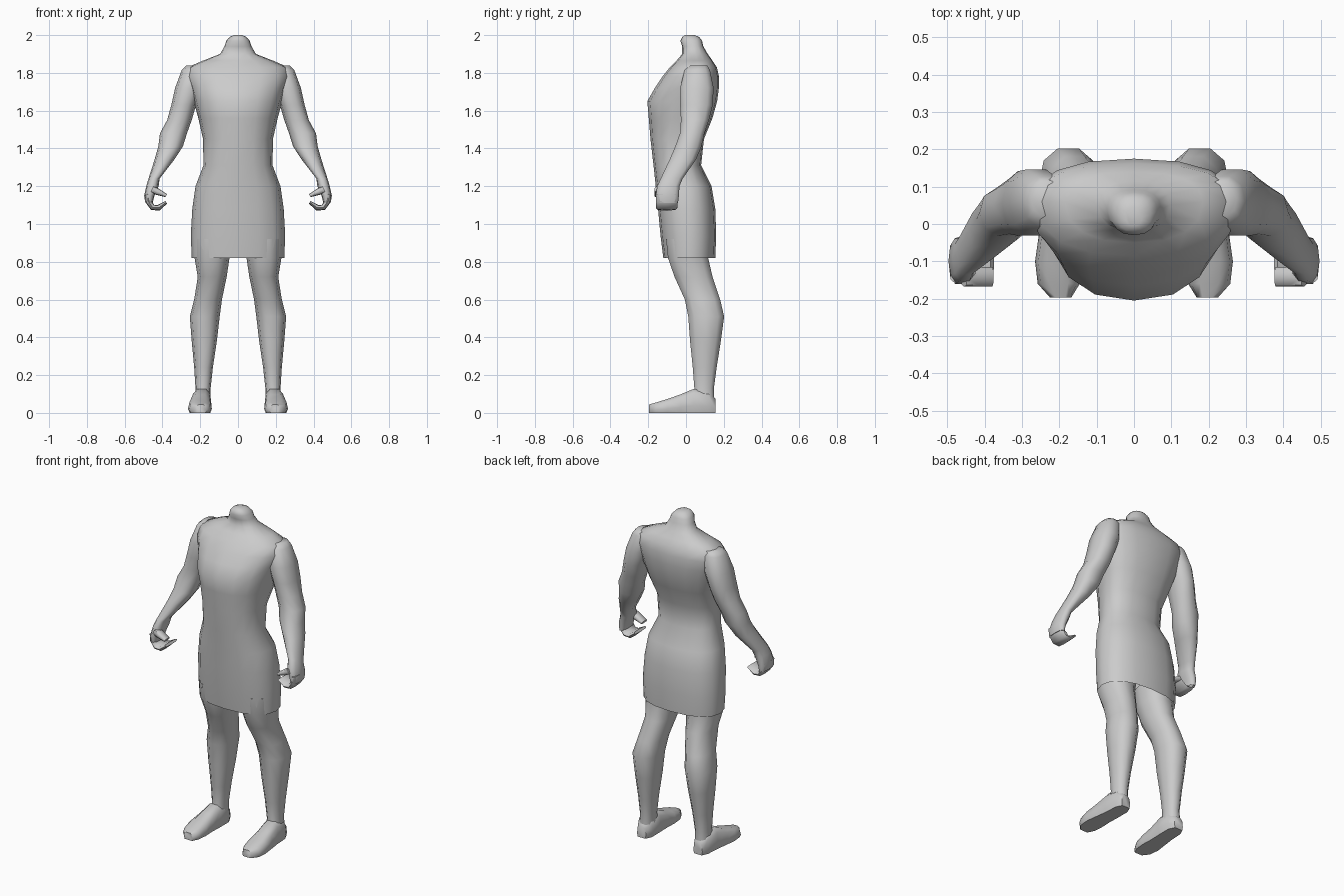
import bpy, bmesh, math
from mathutils import Vector

grey = bpy.data.materials.new("plain grey")
grey.diffuse_color = (0.6, 0.6, 0.6, 1)


def oval(n, lo_u, hi_u, lo_v, hi_v, power=0.85, mid=None):
    """Rounded outline inside a box; mid shifts the height of the widest point."""
    cu, ru = (lo_u + hi_u) / 2, (hi_u - lo_u) / 2
    cv = (lo_v + hi_v) / 2 if mid is None else mid
    pts = []
    for i in range(n):
        a = 2 * math.pi * i / n
        c, s = math.cos(a), math.sin(a)
        rv = hi_v - cv if s > 0 else cv - lo_v
        pts.append((cu + ru * math.copysign(abs(c) ** power, c),
                    cv + rv * math.copysign(abs(s) ** power, s)))
    return pts


def loft(name, rings, cap_start=True, cap_end=True, mirror=True, angle=70):
    bm = bmesh.new()
    loops = [[bm.verts.new(p) for p in r] for r in rings]
    n = len(loops[0])
    for a, b in zip(loops, loops[1:]):
        for i in range(n):
            j = (i + 1) % n
            bm.faces.new((a[i], a[j], b[j], b[i]))
    if cap_start:
        bm.faces.new(loops[0][::-1])
    if cap_end:
        bm.faces.new(loops[-1])
    bmesh.ops.recalc_face_normals(bm, faces=bm.faces)
    me = bpy.data.meshes.new(name)
    bm.to_mesh(me)
    bm.free()
    me.materials.append(grey)
    ob = bpy.data.objects.new(name, me)
    bpy.context.collection.objects.link(ob)
    bpy.ops.object.select_all(action='DESELECT')
    ob.select_set(True)
    bpy.context.view_layer.objects.active = ob
    bpy.ops.object.shade_smooth_by_angle(angle=math.radians(angle))
    if mirror:
        m = ob.modifiers.new("mirror", 'MIRROR')
        m.use_mirror_merge = False
    return ob


def level_rings(table, n, power=0.85):
    """Rows of z, x range, y range."""
    return [[(x, y, z) for x, y in oval(n, x0, x1, y0, y1, power)]
            for z, x0, x1, y0, y1 in table]


# Torso, tunic and neck: z, half width, front, back, depth of the side line
torso = [
    (0.82, 0.245, -0.12, 0.155, 0.02),
    (0.94, 0.25, -0.135, 0.16, 0.02),
    (1.08, 0.242, -0.148, 0.155, 0.01),
    (1.20, 0.225, -0.16, 0.135, 0.0),
    (1.31, 0.183, -0.172, 0.08, -0.03),
    (1.45, 0.185, -0.188, 0.095, -0.02),
    (1.56, 0.21, -0.197, 0.14, 0.02),
    (1.65, 0.235, -0.205, 0.165, 0.04),
    (1.72, 0.255, -0.165, 0.174, 0.05),
    (1.78, 0.275, -0.125, 0.175, 0.055),
    (1.83, 0.265, -0.085, 0.163, 0.06),
    (1.865, 0.185, -0.05, 0.14, 0.06),
    (1.90, 0.095, -0.02, 0.115, 0.05),
    (1.94, 0.072, -0.02, 0.092, 0.04),
    (1.97, 0.062, -0.03, 0.085, 0.035),
    (1.99, 0.045, -0.02, 0.07, 0.025),
    (2.00, 0.022, -0.005, 0.045, 0.02),
]
loft("torso", [[(x, y, z) for x, y in oval(16, -w, w, f, b, 0.85, m)]
               for z, w, f, b, m in torso], cap_start=False, mirror=False)

# Arms from the shoulder to the wrist
arm = [
    (1.838, 0.19, 0.275, 0.02, 0.115),
    (1.815, 0.17, 0.298, -0.01, 0.13),
    (1.72, 0.19, 0.333, -0.035, 0.15),
    (1.63, 0.222, 0.353, -0.035, 0.145),
    (1.55, 0.245, 0.375, -0.03, 0.125),
    (1.48, 0.27, 0.413, -0.035, 0.10),
    (1.41, 0.292, 0.422, -0.06, 0.085),
    (1.34, 0.338, 0.442, -0.09, 0.055),
    (1.24, 0.415, 0.474, -0.137, -0.015),
    (1.20, 0.42, 0.486, -0.155, -0.032),
    (1.15, 0.442, 0.497, -0.163, -0.035),
    (1.11, 0.452, 0.49, -0.158, -0.04),
]
loft("arm", level_rings(arm, 10))


def curl(name, path, thick, y0, y1):
    """Flattened strip following a path of x, z points."""
    rings = []
    for i, (x, z) in enumerate(path):
        a, b = path[max(i - 1, 0)], path[min(i + 1, len(path) - 1)]
        t = Vector((b[0] - a[0], b[1] - a[1])).normalized()
        h = thick / 2 * (1 if i < len(path) - 1 else 0.5)
        rings.append([(x - t.y * u, y, z + t.x * u)
                      for u, y in oval(8, -h, h, y0, y1, 0.6)])
    loft(name, rings, angle=60)


# Curled fingers and thumb
curl("fingers", [(0.478, 1.16), (0.475, 1.12), (0.452, 1.088),
                 (0.42, 1.086), (0.38, 1.115)], 0.032, -0.16, -0.045)
curl("thumb", [(0.455, 1.185), (0.425, 1.17), (0.38, 1.15)], 0.035, -0.168, -0.115)

# Legs from under the tunic to the ankle
leg = [
    (0.92, 0.03, 0.232, -0.11, 0.125),
    (0.82, 0.045, 0.23, -0.10, 0.122),
    (0.72, 0.06, 0.213, -0.065, 0.145),
    (0.60, 0.085, 0.232, -0.01, 0.185),
    (0.51, 0.097, 0.255, 0.008, 0.206),
    (0.38, 0.112, 0.245, 0.018, 0.188),
    (0.24, 0.133, 0.232, 0.033, 0.165),
    (0.13, 0.145, 0.225, 0.042, 0.15),
    (0.06, 0.145, 0.232, 0.03, 0.153),
]
loft("leg", level_rings(leg, 10))

# Feet with flat soles: y, x range, top height
foot = [
    (0.157, 0.16, 0.22, 0.075),
    (0.12, 0.14, 0.24, 0.115),
    (0.04, 0.14, 0.245, 0.13),
    (-0.03, 0.142, 0.255, 0.10),
    (-0.10, 0.138, 0.265, 0.075),
    (-0.16, 0.145, 0.258, 0.056),
    (-0.197, 0.168, 0.225, 0.045),
]
loft("foot", [[(x, y, max(z, 0)) for x, z in oval(10, x0, x1, -0.4 * h, h, 0.7, 0.3 * h)]
              for y, x0, x1, h in foot], angle=60)
